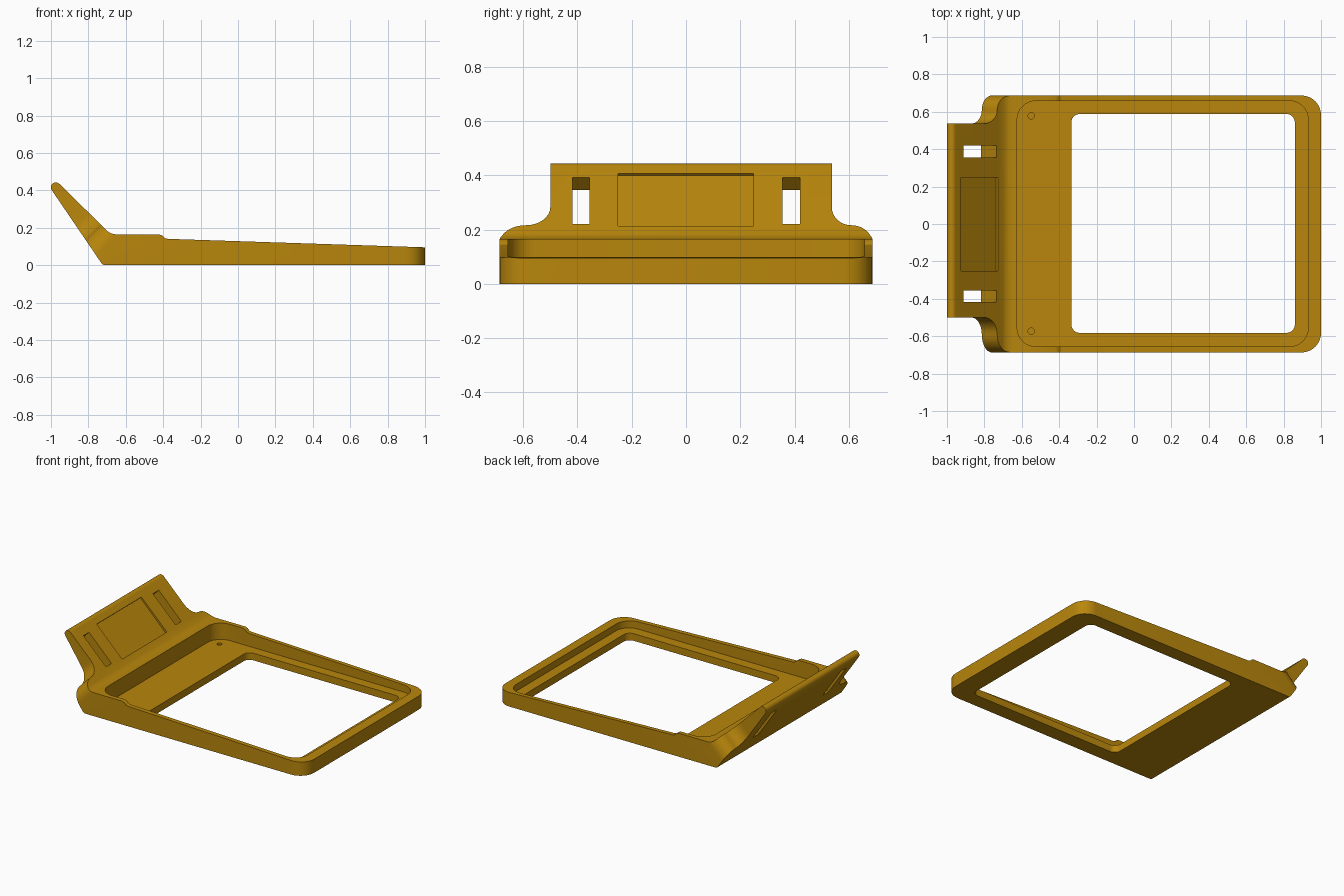
import bpy, bmesh, math
from mathutils import Matrix, Vector

if "Cube" in bpy.data.objects:
    bpy.data.objects.remove(bpy.data.objects["Cube"])

R = math.sqrt(0.5)
gold = bpy.data.materials.new("dark gold")
gold.diffuse_color = (0.479, 0.238, 0.0035, 1)
gold.use_nodes = True
gold.node_tree.nodes["Principled BSDF"].inputs["Base Color"].default_value = gold.diffuse_color


def prism(name, pts, u, v, lo, hi):
    """Extrude a 2D outline, drawn on axes u and v, along their normal."""
    u, v = Vector(u), Vector(v)
    n = u.cross(v)
    bm = bmesh.new()
    a = [bm.verts.new(u * p + v * q + n * lo) for p, q in pts]
    b = [bm.verts.new(u * p + v * q + n * hi) for p, q in pts]
    bm.faces.new(a)
    bm.faces.new(b)
    for i in range(len(pts)):
        j = (i + 1) % len(pts)
        bm.faces.new((a[i], a[j], b[j], b[i]))
    bmesh.ops.recalc_face_normals(bm, faces=bm.faces)
    me = bpy.data.meshes.new(name)
    bm.to_mesh(me)
    bm.free()
    me.materials.append(gold)
    ob = bpy.data.objects.new(name, me)
    bpy.context.collection.objects.link(ob)
    return ob


def arc(cx, cy, rx, ry, a0, a1, n=8):
    return [(cx + rx * math.cos(math.radians(a0 + (a1 - a0) * i / n)),
             cy + ry * math.sin(math.radians(a0 + (a1 - a0) * i / n))) for i in range(n + 1)]


def round_rect(x0, x1, y0, y1, r):
    return (arc(x1 - r, y0 + r, r, r, -90, 0) + arc(x1 - r, y1 - r, r, r, 0, 90)
            + arc(x0 + r, y1 - r, r, r, 90, 180) + arc(x0 + r, y0 + r, r, r, 180, 270))


def rect(x0, x1, y0, y1):
    return [(x0, y0), (x1, y0), (x1, y1), (x0, y1)]


X, Y, Z = (1, 0, 0), (0, 1, 0), (0, 0, 1)
S = (-R, 0, R)            # up along the tilted tab; Y x S points out of its upper face

# Side profile: flat tray, raised shoulder and tilted tab with a rounded tip
side = [(-0.70, 0), (1.1, 0), (1.1, 0.0925), (-0.375, 0.141), (-0.392, 0.145),
        (-0.405, 0.158), (-0.42, 0.165), (-0.655, 0.165), (-0.675, 0.169), (-0.695, 0.18),
        (-0.955, 0.435)]
side += arc(-0.974, 0.416, 0.027, 0.027, 55, 200)
side += [(-0.735, 0.018), (-0.727, 0.007), (-0.715, 0.001)]
frame = prism("tray_frame", side, X, Z, -0.8, 0.8)

# Plan outline with rounded far corners
w, r = 0.687, 0.105
plan = [(-1.2, -w)] + arc(1 - r, -w + r, r, r, -90, 0) + arc(1 - r, w - r, r, r, 0, 90) + [(-1.2, w)]
tools = [(prism("plan_cutter", plan, X, Y, -0.5, 1), 'INTERSECT')]


def cut(*args):
    tools.append((prism(*args), 'DIFFERENCE'))


# S-shaped shoulders beside the tab
for sign, inner in ((-1, 0.50), (1, 0.537)):
    mid = inner + (w - inner) * 0.48
    curve = (arc(mid, 0.765, mid - inner, 0.095, 180, 270)
             + arc(mid, 0.575, w - mid, 0.095, 90, 0)[1:])
    outline = [(inner, 1.3)] + curve + [(0.9, 0.575), (0.9, 1.3)]
    cut("shoulder_cutter", [(sign * p, q) for p, q in outline], Y, S, -2, 2)

# Device pocket, screen window and two small blind holes
cut("pocket_cutter", round_rect(-0.625, 0.932, -0.655, 0.658, 0.1), X, Y, 0.05, 0.6)
cut("window_cutter", round_rect(-0.335, 0.86, -0.582, 0.588, 0.045), X, Y, -0.2, 0.3)
for y in (-0.573, 0.578):
    cut("hole_cutter", arc(-0.55, y, 0.017, 0.017, 0, 337.5, 15), X, Y, 0.025, 0.3)

# Strap slots through the tab
for y0, y1 in ((-0.418, -0.356), (0.356, 0.42)):
    cut("slot_cutter", rect(y0, y1, 0.676, 0.922), Y, S, -1.2, 0.5)

# Shallow label recess in the upper face of the tab
face = (-0.695 + 0.18) * R
cut("recess_cutter", rect(-0.25, 0.248, 0.665, 0.942), Y, S, face - 0.014, 0.5)

for ob, op in tools:
    m = frame.modifiers.new(ob.name, 'BOOLEAN')
    m.operation, m.object, m.solver = op, ob, 'EXACT'
    ob.hide_render = True

# Bake the cuts, then drop the cutters
dg = bpy.context.evaluated_depsgraph_get()
mesh = bpy.data.meshes.new_from_object(frame.evaluated_get(dg))
frame.modifiers.clear()
frame.data = mesh
for ob, _ in tools:
    bpy.data.objects.remove(ob)

bpy.context.view_layer.objects.active = frame
frame.select_set(True)
bpy.ops.object.shade_smooth_by_angle(angle=math.radians(30))
